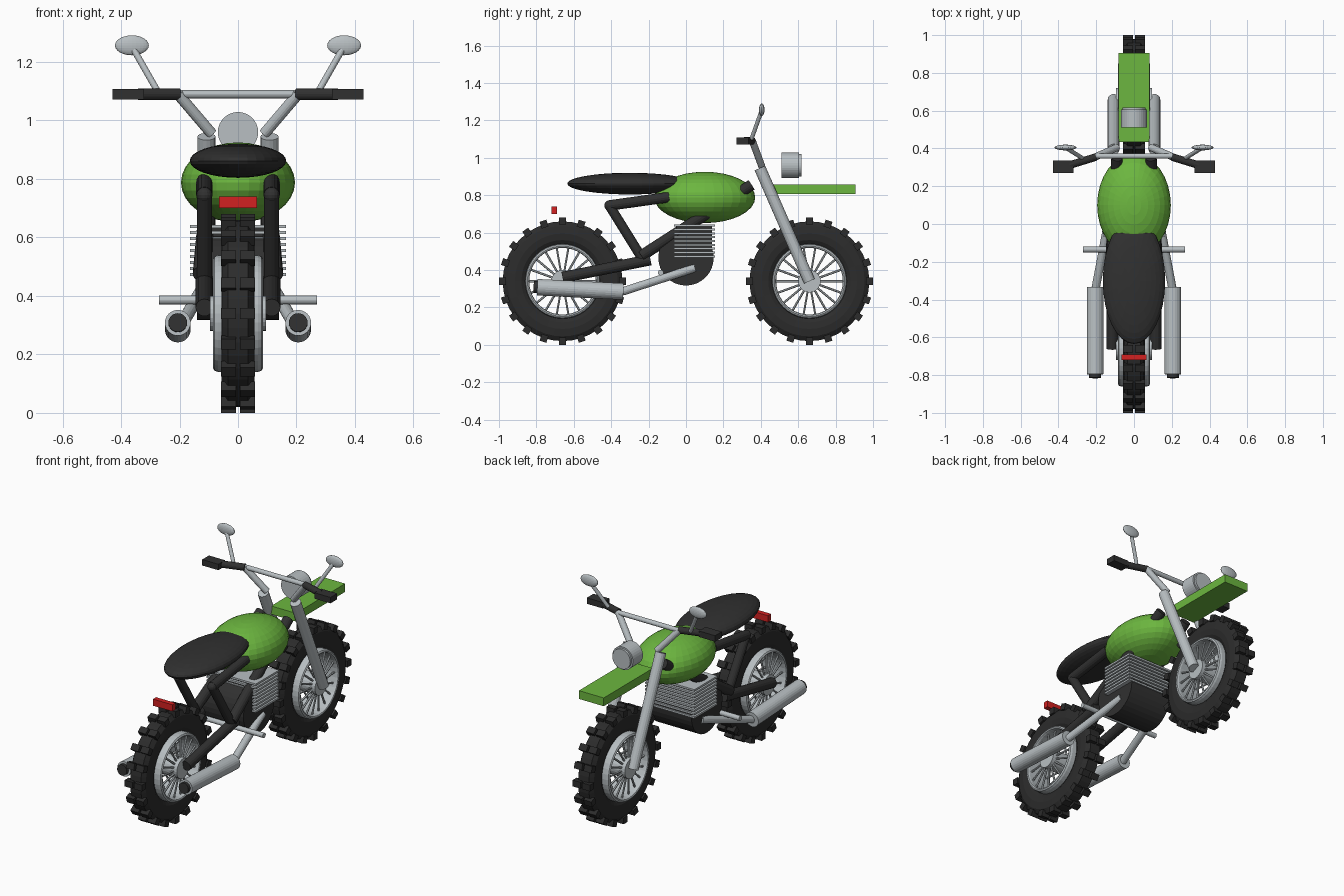
import bpy, bmesh, math
from mathutils import Vector, Matrix

if "Cube" in bpy.data.objects:
    bpy.data.objects.remove(bpy.data.objects["Cube"])


def material(name, color):
    m = bpy.data.materials.new(name)
    m.use_nodes = True
    m.diffuse_color = (*color, 1)
    m.node_tree.nodes["Principled BSDF"].inputs["Base Color"].default_value = (*color, 1)
    return m


GREEN = material("green paint", (0.15, 0.47, 0.05))
METAL = material("light metal", (0.48, 0.52, 0.54))
BLACK = material("black frame", (0.03, 0.03, 0.03))
RUBBER = material("tyre rubber", (0.025, 0.025, 0.025))
RED = material("red light", (0.65, 0.015, 0.015))


def finish(name, bm, mat):
    bmesh.ops.recalc_face_normals(bm, faces=bm.faces)
    mesh = bpy.data.meshes.new(name)
    bm.to_mesh(mesh)
    bm.free()
    mesh.materials.append(mat)
    ob = bpy.data.objects.new(name, mesh)
    bpy.context.collection.objects.link(ob)
    return ob


def add_rod(bm, a, b, r, sides=16):
    a, b = Vector(a), Vector(b)
    turn = (b - a).to_track_quat("Z", "Y").to_matrix().to_4x4()
    bmesh.ops.create_cone(bm, cap_ends=True, segments=sides, radius1=r, radius2=r,
                          depth=(b - a).length,
                          matrix=Matrix.Translation((a + b) / 2) @ turn)


def add_box(bm, center, size, turn=Matrix()):
    bmesh.ops.create_cube(bm, size=1, matrix=turn @ Matrix.Translation(center)
                          @ Matrix.Diagonal((*size, 1)))


def rod(name, a, b, r, mat, sides=16):
    bm = bmesh.new()
    add_rod(bm, a, b, r, sides)
    return finish(name, bm, mat)


def box(name, center, size, mat):
    bm = bmesh.new()
    add_box(bm, center, size)
    return finish(name, bm, mat)


def ellipsoid(name, center, radii, mat, u=32, v=16):
    bm = bmesh.new()
    bmesh.ops.create_uvsphere(bm, u_segments=u, v_segments=v, radius=1,
                              matrix=Matrix.Translation(center) @ Matrix.Diagonal((*radii, 1)))
    return finish(name, bm, mat)


def ring(name, profile, mat, steps=40):
    """Closed (x, radius) profile turned around the x axis."""
    bm = bmesh.new()
    vs = [bm.verts.new((x, 0, r)) for x, r in profile]
    edges = [bm.edges.new((vs[i - 1], vs[i])) for i in range(len(vs))]
    bmesh.ops.spin(bm, geom=vs + edges, cent=(0, 0, 0), axis=(1, 0, 0),
                   angle=math.tau, steps=steps)
    bmesh.ops.remove_doubles(bm, verts=bm.verts, dist=0.0001)
    return finish(name, bm, mat)


# Wheels: tyre, knobs, rim, hub and spokes
def wheel(label, y):
    half = [(0.04, 0.2), (0.052, 0.22), (0.057, 0.255), (0.052, 0.295), (0.035, 0.32)]
    tyre = half + [(-x, r) for x, r in reversed(half)]
    parts = [ring(label + "_tyre", tyre, RUBBER)]

    bm = bmesh.new()
    for k in range(20):
        turn = Matrix.Rotation(math.tau * k / 20, 4, "X")
        for s in (-1, 1):
            add_box(bm, (s * 0.032, 0, 0.321), (0.052, 0.038, 0.038), turn)
    parts.append(finish(label + "_tyre_knobs", bm, RUBBER))

    edge = [(0.072, 0.178), (0.082, 0.181), (0.085, 0.188), (0.08, 0.196), (0.068, 0.2)]
    rim = edge + [(-x, r) for x, r in reversed(edge)]
    parts.append(ring(label + "_rim", rim, METAL))
    parts.append(rod(label + "_hub", (-0.095, 0, 0), (0.095, 0, 0), 0.06, METAL, 24))

    bm = bmesh.new()
    for k in range(18):
        a = math.tau * k / 18
        d = Vector((0, math.cos(a), math.sin(a)))
        for s in (-1, 1):
            x = Vector((s, 0, 0))
            add_rod(bm, d * 0.05 + x * 0.07, d * 0.185 + x * 0.055, 0.006, 6)
    parts.append(finish(label + "_spokes", bm, METAL))
    for p in parts:
        p.location = (0, y, 0.34)


wheel("front", 0.66)
wheel("rear", -0.66)

# Body
ellipsoid("fuel_tank", (0, 0.1, 0.788), (0.195, 0.27, 0.137), GREEN)
ellipsoid("seat", (0, -0.3, 0.862), (0.165, 0.335, 0.058), BLACK)
box("front_fender", (0, 0.67, 0.832), (0.166, 0.47, 0.05), GREEN)
box("tail_light", (0, -0.705, 0.72), (0.13, 0.03, 0.04), RED)

# Headlight with its rim
rod("headlight", (0, 0.51, 0.96), (0, 0.605, 0.96), 0.069, METAL, 32)
rod("headlight_lens", (0, 0.6, 0.96), (0, 0.618, 0.96), 0.06, METAL, 32)

# Engine with cooling fins
rod("engine_case", (-0.14, 0, 0.465), (0.14, 0, 0.465), 0.148, BLACK, 32)
box("engine_core", (0, 0.045, 0.55), (0.28, 0.19, 0.17), BLACK)
bm = bmesh.new()
for k in range(9):
    add_box(bm, (0, 0.045, 0.473 + k * 0.0205), (0.33, 0.22, 0.011))
finish("cooling_fins", bm, METAL)

rod("foot_peg_bar", (-0.27, -0.135, 0.386), (0.27, -0.135, 0.386), 0.015, METAL)
rod("handlebar_crossbar", (-0.205, 0.36, 1.09), (0.205, 0.36, 1.09), 0.014, METAL)

# Paired parts
for side, s in (("left", 1), ("right", -1)):
    def pair_rod(name, a, b, r, mat, sides=16):
        rod(side + "_" + name, (s * a[0], *a[1:]), (s * b[0], *b[1:]), r, mat, sides)

    # Fork and handlebar
    pair_rod("fork", (0.108, 0.66, 0.34), (0.108, 0.395, 0.945), 0.031, METAL)
    pair_rod("handlebar_riser", (0.09, 0.405, 0.955), (0.205, 0.355, 1.09), 0.019, METAL)
    pair_rod("grip_arm", (0.2, 0.355, 1.09), (0.34, 0.312, 1.09), 0.02, BLACK)
    box(side + "_grip", (s * 0.375, 0.303, 1.09), (0.108, 0.064, 0.036), BLACK)

    # Mirror
    pair_rod("mirror_stalk", (0.275, 0.35, 1.1), (0.355, 0.4, 1.24), 0.011, METAL, 12)
    ellipsoid(side + "_mirror", (s * 0.363, 0.405, 1.257), (0.058, 0.015, 0.034), METAL, 24, 12)

    # Frame tubes
    joint, pivot = (0.115, -0.41, 0.745), (0.115, -0.23, 0.455)
    pair_rod("main_tube", (0.09, 0.35, 0.855), (0.125, -0.24, 0.475), 0.03, BLACK)
    pair_rod("seat_rail", joint, (0.115, -0.09, 0.79), 0.028, BLACK)
    pair_rod("seat_stay", joint, pivot, 0.026, BLACK)
    pair_rod("swing_arm", (0.115, -0.66, 0.36), (0.115, -0.19, 0.455), 0.03, BLACK)
    ellipsoid(side + "_frame_joint", (s * joint[0], *joint[1:]), (0.027,) * 3, BLACK, 16, 8)

    # Exhaust
    pair_rod("exhaust_header", (0.13, 0.045, 0.41), (0.203, -0.34, 0.285), 0.022, METAL)
    pair_rod("muffler", (0.206, -0.335, 0.285), (0.206, -0.795, 0.308), 0.044, METAL, 24)
    pair_rod("muffler_tip", (0.206, -0.78, 0.307), (0.206, -0.815, 0.309), 0.032, BLACK, 24)
